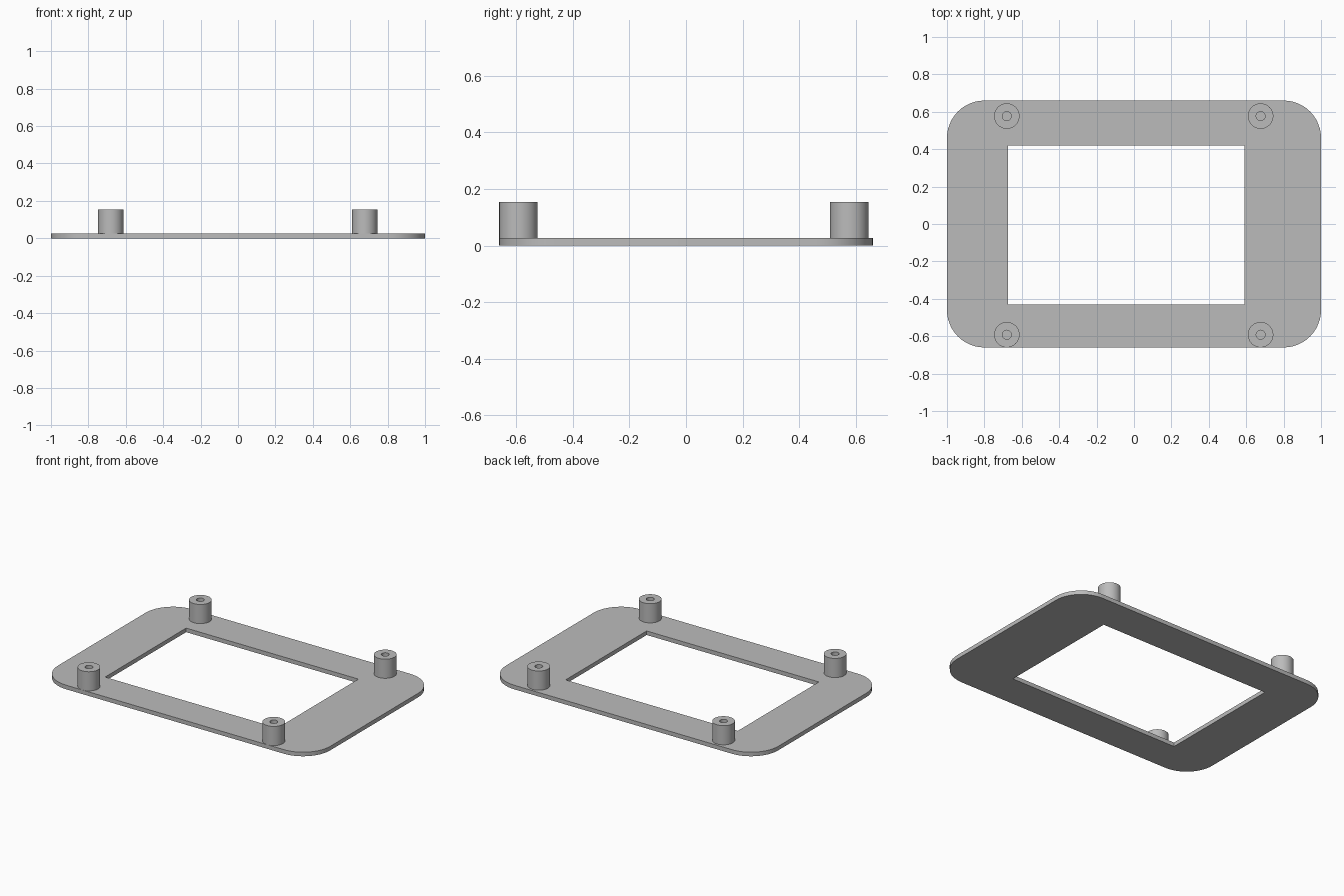
import bpy, bmesh
from math import sin, cos, pi
from mathutils import Vector

cube = bpy.data.objects.get("Cube")
if cube:
    bpy.data.objects.remove(cube, do_unlink=True)

HALF_X, HALF_Y, CORNER, THICK = 1.0, 0.66, 0.2, 0.027
TOP, BOSS_R, HOLE_R, SIDES = 0.154, 0.068, 0.024, 48

grey = bpy.data.materials.new("plain grey")
grey.use_nodes = True
grey.diffuse_color = (0.5, 0.5, 0.5, 1)
grey.node_tree.nodes["Principled BSDF"].inputs["Base Color"].default_value = (0.5, 0.5, 0.5, 1)


def finish(bm, name, location=(0, 0, 0)):
    bmesh.ops.recalc_face_normals(bm, faces=bm.faces)
    mesh = bpy.data.meshes.new(name)
    bm.to_mesh(mesh)
    bm.free()
    mesh.materials.append(grey)
    obj = bpy.data.objects.new(name, mesh)
    obj.location = location
    bpy.context.collection.objects.link(obj)
    bpy.ops.object.select_all(action="DESELECT")
    obj.select_set(True)
    bpy.context.view_layer.objects.active = obj
    bpy.ops.object.shade_smooth_by_angle(angle=pi / 6)
    return obj


def loop(bm, points):
    verts = [bm.verts.new((x, y, 0)) for x, y in points]
    return [bm.edges.new((a, b)) for a, b in zip(verts, verts[1:] + verts[:1])]


# Rounded plate with an off-centre rectangular window
outline = []
for i, (sx, sy) in enumerate([(1, 1), (-1, 1), (-1, -1), (1, -1)]):
    for k in range(13):
        a = (i + k / 12) * pi / 2
        outline.append((sx * (HALF_X - CORNER) + CORNER * cos(a),
                        sy * (HALF_Y - CORNER) + CORNER * sin(a)))
window = [(-0.675, -0.43), (0.59, -0.43), (0.59, 0.42), (-0.675, 0.42)]
bm = bmesh.new()
edges = loop(bm, outline) + loop(bm, window)
bmesh.ops.triangle_fill(bm, edges=edges, use_beauty=True, normal=(0, 0, 1))
result = bmesh.ops.extrude_face_region(bm, geom=bm.faces[:], use_keep_orig=True)
raised = [g for g in result["geom"] if isinstance(g, bmesh.types.BMVert)]
bmesh.ops.translate(bm, verts=raised, vec=(0, 0, THICK))
finish(bm, "frame_plate")


# Hollow standoffs with a blind screw hole
def standoff(name, x, y):
    bm = bmesh.new()
    profile = [(BOSS_R, THICK), (BOSS_R, TOP), (HOLE_R, TOP), (HOLE_R, THICK + 0.001), (0, THICK + 0.001)]
    verts = [bm.verts.new((r, 0, z)) for r, z in profile]
    edges = [bm.edges.new(pair) for pair in zip(verts, verts[1:])]
    bmesh.ops.spin(bm, geom=verts + edges, cent=(0, 0, 0), axis=(0, 0, 1),
                   angle=2 * pi, steps=SIDES)
    bmesh.ops.remove_doubles(bm, verts=bm.verts, dist=0.0001)
    finish(bm, name, Vector((x, y, 0)))


for end, y in (("front", -0.592), ("back", 0.577)):
    for side, x in (("right", -0.68), ("left", 0.677)):
        standoff(f"{end}_{side}_standoff", x, y)
